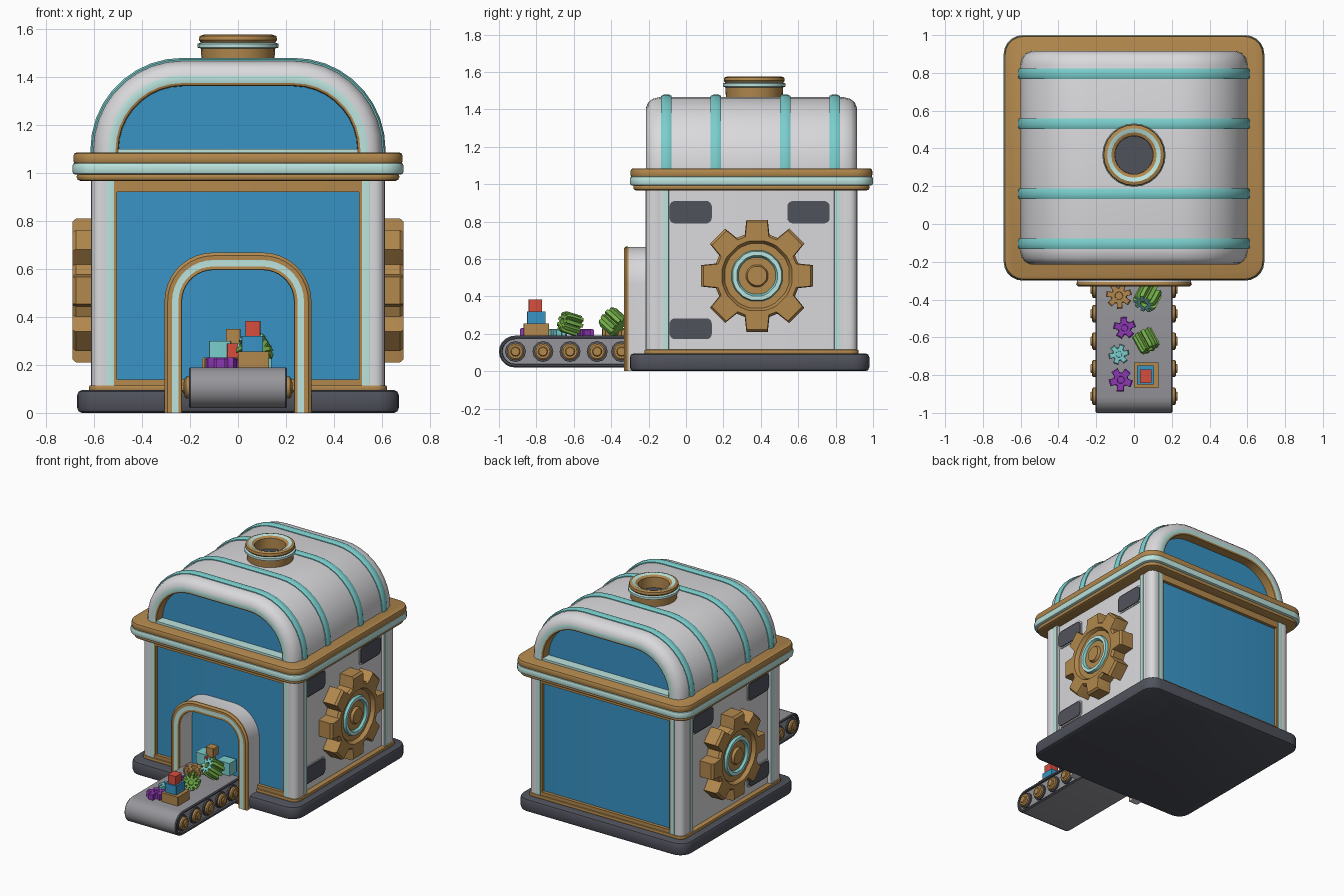
import bpy, bmesh, math
from mathutils import Vector, Euler

if "Cube" in bpy.data.objects:
    bpy.data.objects.remove(bpy.data.objects["Cube"])

def lin(c):
    c /= 255
    return c / 12.92 if c <= 0.04045 else ((c + 0.055) / 1.055) ** 2.4

COLS = dict(white=(218, 218, 221), gold=(178, 136, 77), blue=(56, 147, 197), teal=(122, 206, 205),
            pale=(188, 228, 222), dark=(80, 82, 92), gray=(150, 150, 155), red=(214, 78, 62),
            purple=(140, 55, 178), green=(118, 178, 74))
MATS = {}
for n, c in COLS.items():
    m = bpy.data.materials.new(n)
    m.diffuse_color = (*[lin(v) for v in c], 1)
    m.use_nodes = True
    m.node_tree.nodes["Principled BSDF"].inputs["Base Color"].default_value = m.diffuse_color
    MATS[n] = m

CY = 0.35  # middle of the building along y

def loft(name, rings, mats, caps=(None, None), closed=True, ends=None, loc=(0, 0, 0), rot=(0, 0, 0)):
    """Skin a list of rings; mats gives one colour per gap between rings, caps the end colours."""
    bm = bmesh.new()
    used = []
    def slot(n):
        if n not in used:
            used.append(n)
        return used.index(n)
    vs = [[bm.verts.new(p) for p in r] for r in rings]
    n = len(rings[0])
    if isinstance(mats, str):
        mats = [mats] * (len(rings) - 1)
    for a, b, m in zip(vs, vs[1:], mats):
        for i in range(n if closed else n - 1):
            j = (i + 1) % n
            bm.faces.new((a[i], a[j], b[j], b[i])).material_index = slot(m)
    for r, m in ((vs[0], caps[0]), (vs[-1], caps[1])):
        if m:
            bm.faces.new(r).material_index = slot(m)
    if ends:
        for k in (0, -1):
            bm.faces.new([r[k] for r in vs]).material_index = slot(ends)
    bmesh.ops.recalc_face_normals(bm, faces=bm.faces)
    me = bpy.data.meshes.new(name)
    bm.to_mesh(me)
    bm.free()
    for u in used:
        me.materials.append(MATS[u])
    ob = bpy.data.objects.new(name, me)
    ob.location, ob.rotation_euler = loc, rot
    bpy.context.collection.objects.link(ob)
    return ob

def rrect(cx, cy, hx, hy, r, z, seg=5):
    pts = []
    for q, (sx, sy) in enumerate(((1, 1), (-1, 1), (-1, -1), (1, -1))):
        for i in range(seg + 1):
            a = math.pi / 2 * (q + i / seg)
            pts.append((cx + sx * (hx - r) + r * math.cos(a), cy + sy * (hy - r) + r * math.sin(a), z))
    return pts

def slab(name, cx, cy, hx, hy, z0, z1, mat, r=0.004, bev=0.0, seg=5):
    """Upright block with rounded corners and bevelled rims."""
    steps = [(0, z0), (0, z1)]
    if bev:
        steps = [(bev, z0), (bev * .3, z0 + bev * .3), (0, z0 + bev), (0, z1 - bev), (bev * .3, z1 - bev * .3), (bev, z1)]
    return loft(name, [rrect(cx, cy, hx - d, hy - d, max(r - d, .002), z, seg) for d, z in steps], mat, (mat, mat))

def arch(w, z0, top, r, d, y, seg=9):
    """Open arch outline in the xz plane, inset by d."""
    w, top, r = w - d, top - d, r - d
    pts = [(w, y, z0)]
    for q, s in ((0, 1), (1, -1)):
        for i in range(seg + 1):
            a = math.pi / 2 * (q + i / seg)
            pts.append((s * (w - r) + r * math.cos(a), y, top - r + r * math.sin(a)))
    return pts + [(-w, y, z0)]

def cog(n, root, tip, z):
    """Gear outline, four points per tooth."""
    pts = []
    for k in range(n):
        for f, r in ((-.37, root), (-.24, tip), (.24, tip), (.37, root)):
            a = 2 * math.pi * (k + f) / n
            pts.append((r * math.cos(a), r * math.sin(a), z))
    return pts

def circle(r, z, n=24):
    return [(r * math.cos(2 * math.pi * i / n), r * math.sin(2 * math.pi * i / n), z) for i in range(n)]

# base and walls
slab("base_plate", 0, .34, .67, .64, 0, .095, "dark", .09, .02)
slab("base_lip", 0, CY, .62, .573, .09, .115, "gold", .05, .006)
body = slab("wall_core", 0, CY, .585, .54, .1, .98, "white", .004)
body.data.materials.append(MATS["blue"])
for p in body.data.polygons:
    if abs(p.normal.y) > .7:
        p.material_index = 1

for sy in (-1, 1):
    side = "front" if sy < 0 else "back"
    yp = CY + sy * .545
    # gold frame round the big window
    slab(side + "_frame_bottom", 0, yp, .52, .018, .11, .14, "gold")
    slab(side + "_frame_top", 0, yp, .52, .018, .92, .97, "gold")
    for sx in (-1, 1):
        slab(side + "_frame_side", sx * .512, yp, .008, .018, .11, .95, "gold", .002)
        # corner posts with pale edge strips
        slab(side + "_corner_post", sx * .56, CY + sy * .515, .05, .05, .1, .98, "white", .04)
        slab(side + "_post_strip", sx * .532, CY + sy * .562, .016, .005, .115, .97, "pale", .002)
        slab(side + "_side_strip", sx * .607, CY + sy * .458, .005, .016, .115, .97, "pale", .002)
        slab(side + "_side_post", sx * .595, CY + sy * .47, .012, .03, .115, .97, "white", .004)

# cornice
slab("cornice_lower", 0, CY, .672, .632, .967, 1.0, "gold", .09, .014)
slab("cornice_band", 0, CY, .69, .65, .993, 1.042, "pale", .1, .012)
slab("cornice_upper", 0, CY, .686, .646, 1.035, 1.085, "gold", .1, .014)

# arched roof with recessed end windows
RW, RT, RR = .602, 1.466, .37
half = [(.07, .105, "gold"), (.06 - .055, .102, "gold"), (0, .092, "pale"), (0, .06, "white"),
        (.012, .03, "white"), (.035, .01, "white"), (.075, 0, "white")]
steps = [(-.215 + y, d) for y, d, m in half] + [(.915 - y, d) for y, d, m in reversed(half)]
hm = [m for y, d, m in half][:-1]
loft("roof", [arch(RW, 1.07, RT, RR, d, y) for y, d in steps], hm + ["white"] + hm[::-1],
     ("blue", "blue"), closed=False)
for sy in (-1, 1):
    slab("roof_window_sill", 0, CY + sy * .53, .5, .034, 1.08, 1.1, "pale")
for y in (-.105, .16, .53, .795):
    prof = [(-.028, .015), (-.028, -.006), (-.014, -.013), (.014, -.013), (.028, -.006), (.028, .015)]
    loft("roof_rib", [arch(RW, 1.08, RT, RR, d, y + o) for o, d in prof], "teal", closed=False)

# chimney
prof = [(.15, 1.44, "gold"), (.155, 1.518, "pale"), (.168, 1.522, "pale"), (.168, 1.538, "pale"),
        (.155, 1.543, "gold"), (.163, 1.553, "gold"), (.16, 1.57, "gold"), (.142, 1.576, "pale"),
        (.12, 1.57, "gold"), (.102, 1.56, "gold"), (.1, 1.485, "gold")]
loft("chimney", [circle(r, z) for r, z, m in prof], [p[2] for p in prof[:-1]], (None, "dark"), loc=(0, .365, 0))

# side gears and vents
for s in (-1, 1):
    G = [(.23, .305, 0, "gold"), (.23, .305, .1, "gold"), (.218, .292, .115, "gold"), (.19, .19, .115, "gold"),
         (.175, .175, .09, "gold"), (.138, .138, .09, "teal"), (.132, .132, .108, "pale"), (.11, .11, .108, "teal"),
         (.1, .1, .092, "gold"), (.06, .06, .092, "gold"), (.052, .052, .11, "gold")]
    loft("side_gear", [cog(8, a, b, z) for a, b, z, m in G], [g[3] for g in G[:-1]], ("gold", "gold"),
         loc=(s * .575, .38, .51), rot=(0, s * math.pi / 2, 0))
    for y, z, h in ((.025, .85, .06), (.655, .85, .06), (.025, .227, .056)):
        for nm, e, t, m in (("vent_frame", .008, .006, "white"), ("vent", 0, .012, "dark")):
            rings = [[(s * x, y + p[0], z + p[1]) for p in rrect(0, 0, .113 + e, h + e, .03, 0)]
                     for x in (.58, .585 + t)]
            loft(nm, rings, m, (m, m))

# doorway arch
D = [(-.19, 0, "white"), (-.308, 0, "gold"), (-.322, -.003, "gold"), (-.332, .01, "gold"), (-.332, .028, "pale"),
     (-.33, .055, "gold"), (-.332, .068, "gold"), (-.318, .07, "white"), (-.19, .07, "white")]
loft("doorway_arch", [arch(.303, 0, .665, .2, d, y) for y, d, m in D], [d[2] for d in D[:-1]],
     closed=False, ends="white")

# conveyor belt
def stadium(x, r):
    pts = []
    for c, a0 in ((-.285, math.pi / 2), (-.915, 1.5 * math.pi)):
        for i in range(11):
            a = a0 + math.pi * i / 10
            pts.append((x, c - r * math.cos(a), .105 + r * math.sin(a)))
    return pts
def belt_ring(x, r):
    pts = []
    for c, a0 in ((-.285, -math.pi / 2), (-.915, math.pi / 2)):
        for i in range(11):
            a = a0 + math.pi * i / 10
            pts.append((x, c + r * math.cos(a), .105 + r * math.sin(a)))
    return pts
B = [(-.19, .066), (-.203, .068), (-.205, .078), (-.198, .085), (.198, .085), (.205, .078), (.203, .068), (.19, .066)]
loft("conveyor_belt", [belt_ring(x, r) for x, r in B], ["dark", "dark", "dark", "gray", "dark", "dark", "dark"],
     ("gray", "gray"))
for s in (-1, 1):
    for y in (-.912, -.765, -.62, -.475, -.345):
        P = [(.056, .18, "dark"), (.056, .2, "dark"), (.046, .202, "gold"), (.046, .216, "gold"), (.038, .222, "gold"),
             (.026, .222, "gold"), (.022, .229, "gold")]
        loft("belt_roller", [circle(r, z, 12) for r, z, m in P], [p[2] for p in P[:-1]], (None, "gold"),
             loc=(0, y, .105), rot=(0, s * math.pi / 2, 0))

# goods on the belt: flat cogs, tilted cogs and stacked blocks
def small_cog(name, loc, r, h, mat, n=6, rot=(0, 0, 0), cap=None):
    loft(name, [cog(n, r * .62, r, 0), cog(n, r * .62, r, h * .85), cog(n, r * .55, r * .9, h),
                cog(n, r * .3, r * .3, h), cog(n, r * .28, r * .28, h * .8)],
         [mat, mat, cap or mat, mat], (mat, mat), loc=loc, rot=rot)
small_cog("gold_cog", (-.08, -.38, .19), .07, .04, "gold", 7, (0, 0, .3))
small_cog("purple_cog", (-.05, -.55, .19), .06, .035, "purple", 5, (0, 0, .4))
small_cog("teal_cog", (-.08, -.69, .19), .055, .035, "teal", 6, (0, 0, .2))
small_cog("purple_cog", (-.07, -.825, .19), .065, .04, "purple", 5, (0, 0, .9))
def tilted(name, c, r, h, rot, cap):
    off = Euler(rot).to_matrix() @ Vector((0, 0, h / 2))
    small_cog(name, Vector(c) - off, r, h, "green", 9, rot, cap)
tilted("green_cog", (.065, -.62, .255), .058, .1, (1.3, 0, .5), "green")
tilted("green_teal_cog", (.07, -.39, .265), .065, .1, (.9, 0, -.5), "teal")
slab("gold_block", .065, -.8, .065, .068, .19, .255, "gold")
slab("blue_block", .06, -.8, .045, .05, .255, .32, "blue")
slab("red_block", .062, -.805, .031, .036, .32, .382, "red")
slab("teal_block", -.075, -.265, .045, .045, .19, .3, "teal")
slab("red_block_inside", -.02, -.29, .025, .03, .19, .29, "red")
slab("gold_block_inside", -.02, -.265, .03, .03, .29, .35, "gold")
slab("teal_block_inside", .09, -.255, .05, .04, .19, .28, "teal")

# smooth shading that keeps edges sharp
for o in bpy.data.objects:
    o.select_set(True)
bpy.context.view_layer.objects.active = bpy.data.objects["roof"]
bpy.ops.object.shade_smooth_by_angle(angle=math.radians(32))
